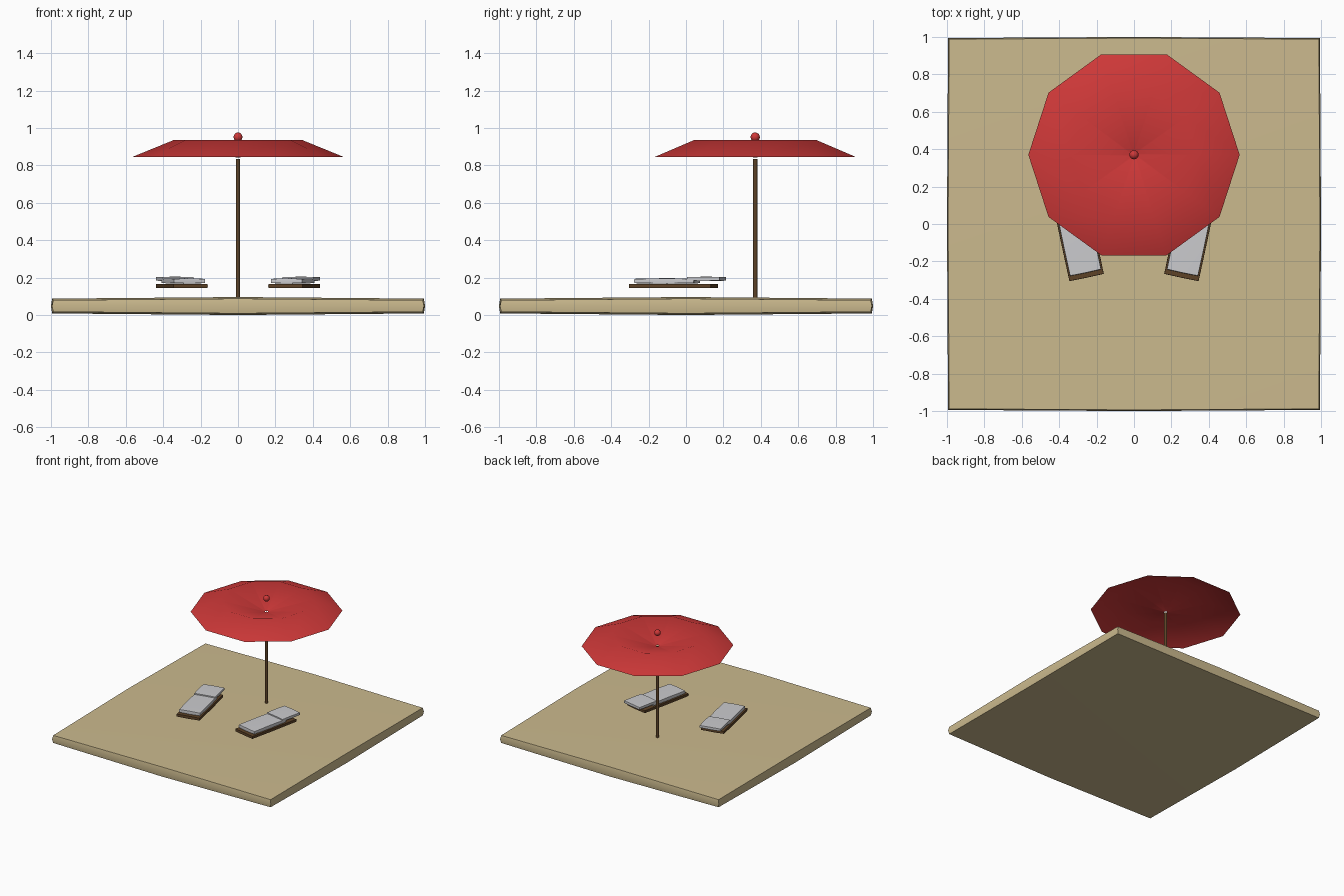
import bpy, bmesh, math
from mathutils import Matrix, Vector

if "Cube" in bpy.data.objects:
    bpy.data.objects.remove(bpy.data.objects["Cube"])


def material(name, rgb):
    m = bpy.data.materials.new(name)
    m.diffuse_color = (*rgb, 1)
    m.use_nodes = True
    m.node_tree.nodes["Principled BSDF"].inputs["Base Color"].default_value = m.diffuse_color
    return m


SAND = material("sand", (0.60, 0.49, 0.27))
RED = material("red fabric", (0.62, 0.04, 0.04))
BROWN = material("dark wood", (0.11, 0.055, 0.02))
GREY = material("light grey cushion", (0.60, 0.60, 0.62))


def finish(bm, name, mat, angle):
    me = bpy.data.meshes.new(name)
    bm.to_mesh(me)
    bm.free()
    ob = bpy.data.objects.new(name, me)
    bpy.context.collection.objects.link(ob)
    me.materials.append(mat)
    bpy.ops.object.select_all(action='DESELECT')
    ob.select_set(True)
    bpy.context.view_layer.objects.active = ob
    bpy.ops.object.shade_smooth_by_angle(angle=math.radians(angle))
    return ob


def pillow(name, mat, centre, half, bulge, turn=0):
    """Box whose face centres swell out slightly beyond its edges and corners."""
    bm = bmesh.new()
    bmesh.ops.create_cube(bm, size=2)
    bmesh.ops.subdivide_edges(bm, edges=bm.edges[:], cuts=1, use_grid_fill=True)
    for v in bm.verts:
        p = v.co.copy()
        for a in range(3):
            edge = sum(abs(p[b]) for b in range(3) if b != a)
            v.co[a] = p[a] * (half[a] - bulge[a] * edge / 2)
    bm.transform(Matrix.Translation(centre) @ Matrix.Rotation(turn, 4, 'Z'))
    return finish(bm, name, mat, 40)


# Sand slab
pillow("sand_base", SAND, (0, 0, 0.048), (1, 1, 0.048), (0.012, 0.012, 0.017))

# Parasol pole
PY = 0.37
bm = bmesh.new()
bmesh.ops.create_cone(bm, cap_ends=True, segments=10, radius1=0.012, radius2=0.012,
                      depth=0.755, matrix=Matrix.Translation((0, PY, 0.4575)))
finish(bm, "parasol_pole", BROWN, 50)

# Ten-sided canopy: outer skirt, raised ridge, sunken middle with a small hole
bm = bmesh.new()
rings = []
for r, z in ((0.565, 0.845), (0.342, 0.936), (0.012, 0.843)):
    rings.append([bm.verts.new((r * math.cos(i * math.tau / 10),
                                PY + r * math.sin(i * math.tau / 10), z))
                  for i in range(10)])
for lo, hi in zip(rings, rings[1:]):
    for i in range(10):
        j = (i + 1) % 10
        bm.faces.new((lo[i], lo[j], hi[j], hi[i]))
finish(bm, "parasol_canopy", RED, 60)

# Ball finial
bm = bmesh.new()
bmesh.ops.create_uvsphere(bm, u_segments=10, v_segments=8, radius=0.025,
                          matrix=Matrix.Translation((0, PY, 0.951)))
finish(bm, "parasol_finial", RED, 60)

# Two loungers, mirrored and splayed
for side, s in (("left", -1), ("right", 1)):
    turn = math.radians(-12 * s)
    axis = Vector((0.208 * s, 0.978, 0))
    mid = Vector((0.30 * s, -0.067, 0))

    def part(name, mat, t, z, half, bulge):
        pillow(f"{side}_{name}", mat, mid + axis * t + Vector((0, 0, z)), half, bulge, turn)

    part("lounger_frame", BROWN, 0, 0.155, (0.095, 0.225, 0.012), (0.002, 0.002, 0.002))
    part("lounger_seat", GREY, -0.035, 0.182, (0.086, 0.164, 0.015), (0.002, 0.003, 0.004))
    part("lounger_headrest", GREY, 0.18, 0.193, (0.086, 0.090, 0.012), (0.002, 0.002, 0.003))
